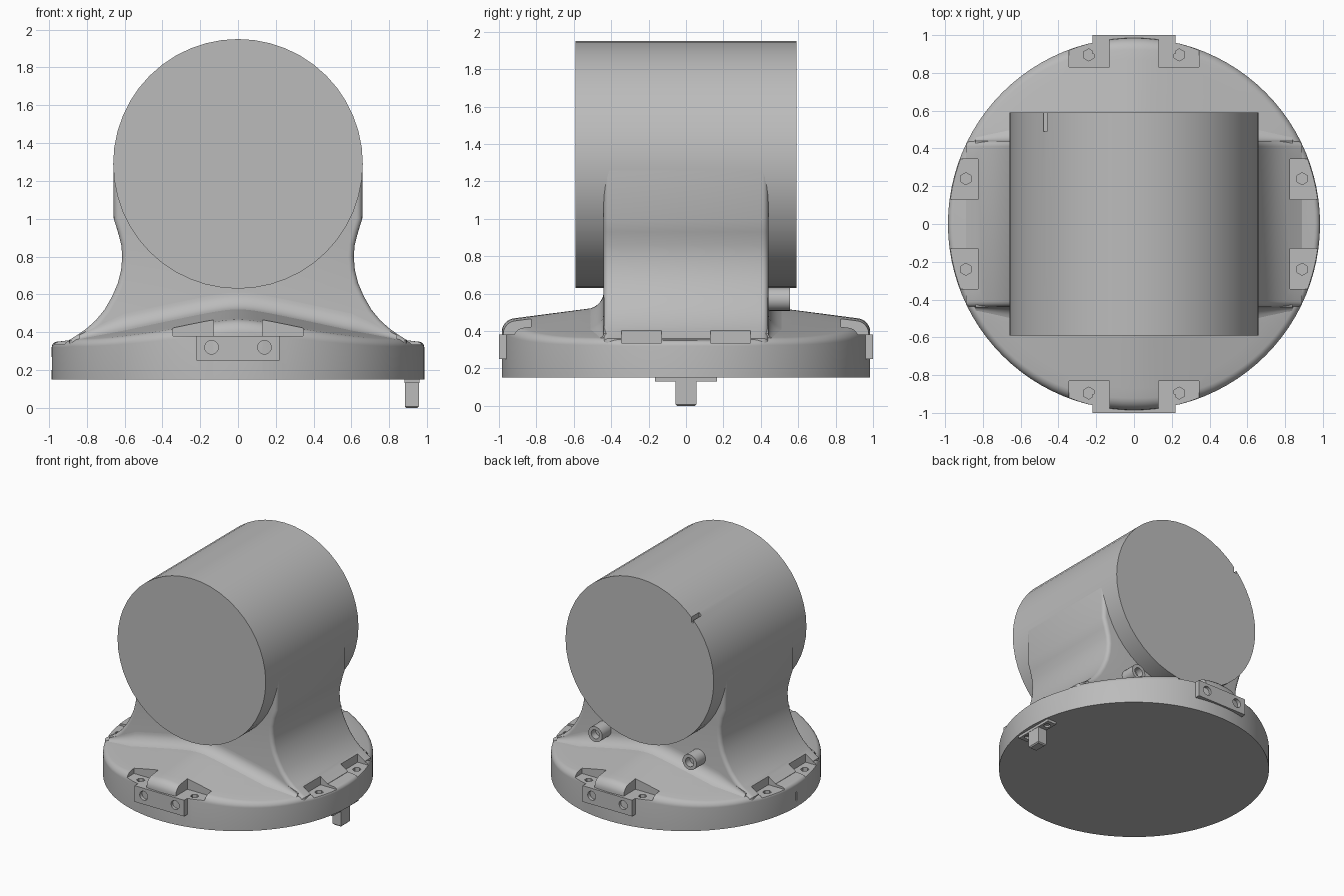
import bpy, bmesh, math
from mathutils import Vector, Matrix

cube = bpy.data.objects.get("Cube")
if cube:
    bpy.data.objects.remove(cube)

grey = bpy.data.materials.new("plain_grey")
grey.use_nodes = True
grey.diffuse_color = (0.5, 0.5, 0.5, 1)
grey.node_tree.nodes["Principled BSDF"].inputs["Base Color"].default_value = (0.5, 0.5, 0.5, 1)

R, WALL = 0.985, 0.44          # base radius, half depth of the pedestal
BOTTOM, AXIS, DRUM = 0.15, 1.29, 0.66


def finish(name, bm):
    bmesh.ops.recalc_face_normals(bm, faces=bm.faces)
    mesh = bpy.data.meshes.new(name)
    bm.to_mesh(mesh)
    bm.free()
    mesh.materials.append(grey)
    ob = bpy.data.objects.new(name, mesh)
    bpy.context.collection.objects.link(ob)
    return ob


def add_box(bm, x0, x1, y0, y1, z0, z1):
    size = Matrix.Diagonal((abs(x1 - x0), abs(y1 - y0), z1 - z0, 1))
    mid = Matrix.Translation(((x0 + x1) / 2, (y0 + y1) / 2, (z0 + z1) / 2))
    bmesh.ops.create_cube(bm, size=1, matrix=mid @ size)


def add_rod(bm, center, r, length, along="Z", n=24):
    turn = Matrix.Rotation(math.pi / 2, 4, "X") if along == "Y" else Matrix()
    bmesh.ops.create_cone(bm, cap_ends=True, segments=n, radius1=r, radius2=r,
                          depth=length, matrix=Matrix.Translation(center) @ turn)


def activate(ob):
    bpy.ops.object.select_all(action="DESELECT")
    ob.select_set(True)
    bpy.context.view_layer.objects.active = ob


def cut(ob, cutter):
    activate(ob)
    mod = ob.modifiers.new("cut", "BOOLEAN")
    mod.operation, mod.solver, mod.object = "DIFFERENCE", "EXACT", cutter
    bpy.ops.object.modifier_apply(modifier=mod.name)


def deck(x, y):
    """Height of the gabled deck, sloping away from a soft ridge at x = 0."""
    across = math.hypot(x, 0.1) - 0.1
    return max(0.35, 0.53 - 0.13 * max(abs(y) - WALL, 0) - 0.22 * across)


# Round base with gabled deck and rounded rim
bm = bmesh.new()
SEG = 96
angles = [math.tau * i / SEG for i in range(SEG)]
insets = [0, 0.03, 0.12, 0.3, 0.5, 0.75, 1]      # fractions across the rim rounding
rings = [[bm.verts.new((R * math.cos(a), R * math.sin(a), BOTTOM)) for a in angles]]
for t in insets:
    ring = []
    for a in angles:
        f = 0.03 + 0.3 * (deck(R * math.cos(a), R * math.sin(a)) - 0.35)
        r = R - f * t
        x, y = r * math.cos(a), r * math.sin(a)
        ring.append(bm.verts.new((x, y, deck(x, y) - f + f * math.sqrt(1 - (1 - t) ** 2))))
    rings.append(ring)
for r in (0.87, 0.8, 0.7, 0.6, 0.5, 0.4, 0.2):
    rings.append([bm.verts.new((r * math.cos(a), r * math.sin(a),
                                deck(r * math.cos(a), r * math.sin(a)))) for a in angles])
for low, high in zip(rings, rings[1:]):
    for i in range(SEG):
        j = (i + 1) % SEG
        bm.faces.new((low[i], low[j], high[j], high[i]))
bm.faces.new(rings[0])
hub = bm.verts.new((0, 0, deck(0, 0)))
for i in range(SEG):
    bm.faces.new((rings[-1][i], rings[-1][(i + 1) % SEG], hub))
base = finish("base", bm)

# Flared pedestal: half profile mirrored, extruded in depth, edges rounded
half = [(0.658, AXIS), (0.657, 1.0), (0.635, 0.93), (0.617, 0.86), (0.612, 0.8),
        (0.618, 0.73), (0.635, 0.66), (0.665, 0.59), (0.705, 0.52), (0.75, 0.465),
        (0.8, 0.42), (0.85, 0.385), (0.89, 0.36), (0.89, 0.25)]
outline = half + [(-x, z) for x, z in reversed(half)]
bm = bmesh.new()
front = bm.faces.new([bm.verts.new((x, -WALL, z)) for x, z in outline])
extruded = bmesh.ops.extrude_face_region(bm, geom=[front])["geom"]
bmesh.ops.translate(bm, vec=(0, 2 * WALL, 0),
                    verts=[g for g in extruded if isinstance(g, bmesh.types.BMVert)])
rim = [e for e in bm.edges if abs(e.verts[0].co.y - e.verts[1].co.y) < 0.01
       and max(v.co.z for v in e.verts) > 0.3
       and abs(e.verts[0].co.x - e.verts[1].co.x) < 0.2]
bmesh.ops.bevel(bm, geom=rim, offset=0.03, segments=4, profile=0.5, affect="EDGES",
                clamp_overlap=True)
pedestal = finish("pedestal", bm)

# Concave fillets between the pedestal walls and the deck
for side, name in ((-1, "front_fillet"), (1, "back_fillet")):
    bm = bmesh.new()
    rows = []
    for i in range(-21, 22):
        x = i * 0.04
        f = 0.08 - 0.06 * min(max((abs(x) - 0.6) / 0.24, 0), 1)
        pts = [(WALL - 0.05, deck(x, WALL) - 0.03)]
        for k in range(9):
            a = math.pi / 2 * k / 8
            y = WALL + f * (1 - math.sin(a))
            pts.append((y, deck(x, y) + f * (1 - math.cos(a))))
        pts.append((WALL - 0.05, pts[-1][1]))
        pts[1] = (pts[1][0], pts[1][1] - 0.002)
        rows.append([bm.verts.new((x, side * y, z)) for y, z in pts])
    for p, q in zip(rows, rows[1:]):
        for k in range(len(p)):
            m = (k + 1) % len(p)
            bm.faces.new((p[k], p[m], q[m], q[k]))
    bm.faces.new(rows[0])
    bm.faces.new(rows[-1])
    finish(name, bm)

# Horizontal drum with an index slot at the back
bm = bmesh.new()
add_rod(bm, (0, 0, AXIS), DRUM, 1.18, "Y", 48)
drum = finish("drum", bm)
bm = bmesh.new()
add_box(bm, -0.48, -0.46, 0.49, 0.7, 1.72, 1.9)
slot = finish("slot_cutter", bm)
cut(drum, slot)

# Rim pockets, hexagon screw holes and a witness notch in the base
pockets, holes = bmesh.new(), bmesh.new()
for sx in (-1, 1):
    for sy in (-1, 1):
        add_box(pockets, sx * 0.13, sx * 0.345, sy * 0.83, sy * 1.1, 0.38, 0.8)
        add_box(pockets, sx * 0.825, sx * 1.1, sy * 0.13, sy * 0.345, 0.335, 0.8)
        add_rod(holes, (sx * 0.24, sy * 0.895, 0.38), 0.032, 0.08, n=6)
        add_rod(holes, (sx * 0.89, sy * 0.24, 0.335), 0.032, 0.08, n=6)
add_box(holes, -1.05, -0.965, -0.008, 0.008, 0.2, 0.27)
pocket_cutter = finish("pocket_cutter", pockets)
hole_cutter = finish("hole_cutter", holes)
for part in (base, pedestal):
    cut(part, pocket_cutter)
    cut(part, hole_cutter)

# Drilled mounting plates at front and back
bm = bmesh.new()
for sx in (-1, 1):
    for sy in (-1, 1):
        add_rod(bm, (sx * 0.14, sy, 0.32), 0.036, 0.08, "Y")
drill = finish("drill_cutter", bm)
for side, name in ((-1, "front_plate"), (1, "back_plate")):
    bm = bmesh.new()
    add_box(bm, -0.22, 0.22, side * 0.9, side, 0.25, 0.38)
    cut(finish(name, bm), drill)

# Hollow ports on the back wall
for sx, name in ((-1, "right_port"), (1, "left_port")):
    bm = bmesh.new()
    add_rod(bm, (sx * 0.42, 0.48, 0.57), 0.062, 0.15, "Y")
    port = finish(name, bm)
    bm = bmesh.new()
    add_rod(bm, (sx * 0.42, 0.55, 0.57), 0.036, 0.1, "Y")
    bore = finish("bore_cutter", bm)
    cut(port, bore)
    bpy.data.objects.remove(bore)

# Locating key under the rim: flange with two holes and a square peg
bm = bmesh.new()
add_box(bm, 0.88, 0.96, -0.165, 0.165, 0.13, 0.16)
flange = finish("key_flange", bm)
bm = bmesh.new()
for sy in (-1, 1):
    add_rod(bm, (0.92, sy * 0.11, 0.13), 0.024, 0.03)
flange_holes = finish("flange_cutter", bm)
cut(flange, flange_holes)
bm = bmesh.new()
add_box(bm, 0.882, 0.958, -0.055, 0.055, 0, 0.14)
bmesh.ops.bevel(bm, geom=[e for e in bm.edges if max(v.co.z for v in e.verts) < 0.01],
                offset=0.008, segments=1, affect="EDGES")
finish("key_peg", bm)

# Remove cutters and smooth the rounded surfaces
for helper in (slot, pocket_cutter, hole_cutter, drill, flange_holes):
    bpy.data.objects.remove(helper)
for ob in [o for o in bpy.context.collection.objects
           if o.type == "MESH" and o.data.materials and o.data.materials[0] == grey]:
    activate(ob)
    bpy.ops.object.shade_smooth_by_angle(angle=math.radians(30))
